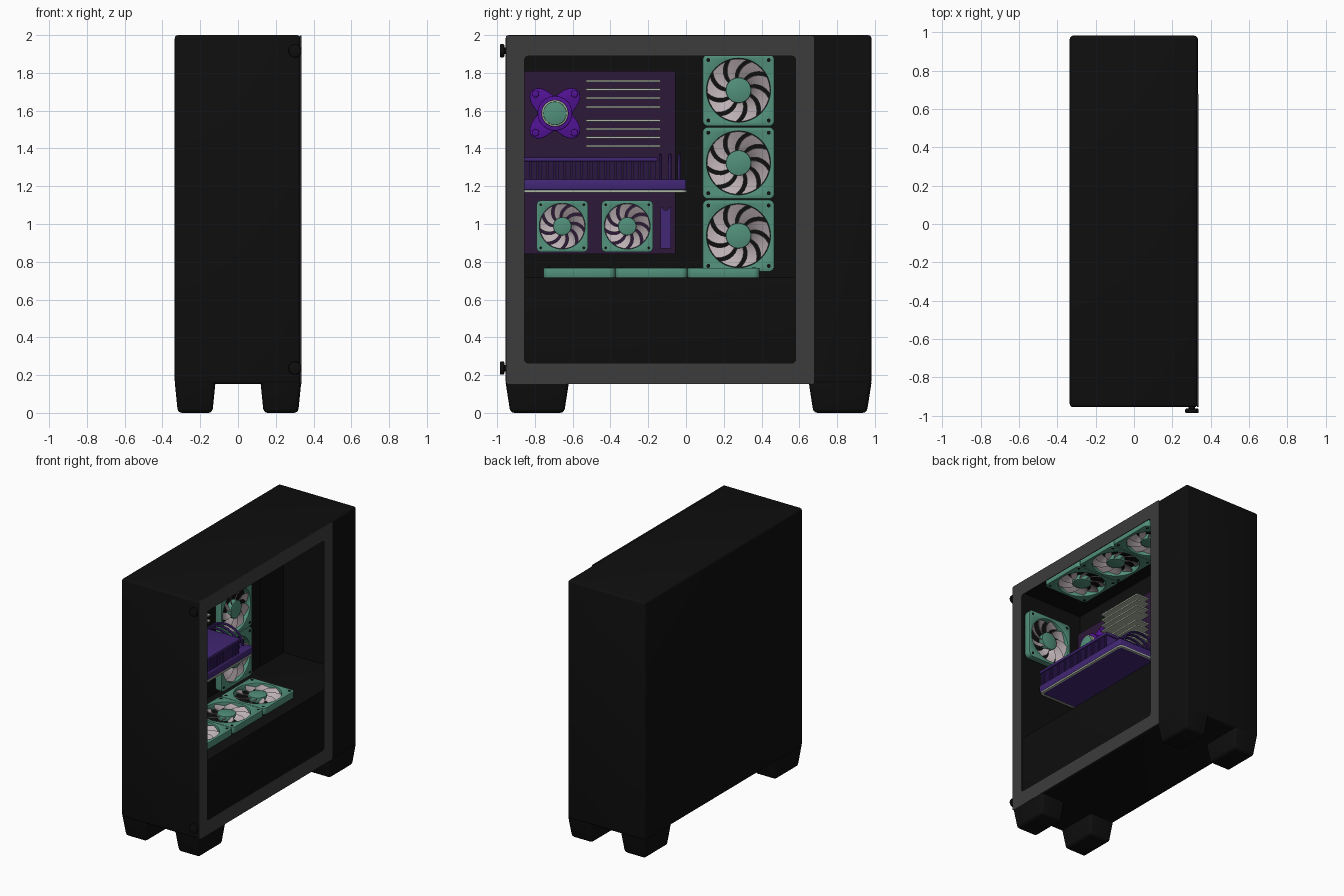
import bpy, bmesh
from math import sin, cos, pi, radians
from mathutils import Matrix, Vector

if "Cube" in bpy.data.objects:
    bpy.data.objects.remove(bpy.data.objects["Cube"])

def mat(name, r, g, b):
    m = bpy.data.materials.new(name)
    m.diffuse_color = (r, g, b, 1)
    m.use_nodes = True
    m.node_tree.nodes["Principled BSDF"].inputs["Base Color"].default_value = m.diffuse_color
    return m

BLACK = mat("black", .0045, .0045, .0045)
GREY = mat("dark_grey", .045, .045, .045)
GREEN = mat("teal", .085, .28, .2)
BLADE = mat("pale_pink", .5, .43, .45)
BOARD = mat("dark_purple", .025, .009, .038)
PURPLE = mat("purple", .055, .02, .18)
VIOLET = mat("violet", .085, .006, .3)
PALE = mat("pale_green", .42, .48, .38)

def add(name, mesh, m=None, matrix=None):
    ob = bpy.data.objects.new(name, mesh)
    bpy.context.collection.objects.link(ob)
    if m and not mesh.materials:
        mesh.materials.append(m)
    if matrix:
        ob.matrix_world = matrix
    return ob

def from_bm(bm, name):
    bmesh.ops.recalc_face_normals(bm, faces=bm.faces)
    me = bpy.data.meshes.new(name)
    bm.to_mesh(me)
    bm.free()
    return me

def boxes(name, spans, m, bevel=0):
    """One object of boxes, each (x0, x1, y0, y1, z0, z1)."""
    bm = bmesh.new()
    for x0, x1, y0, y1, z0, z1 in spans:
        M = Matrix.Translation(((x0+x1)/2, (y0+y1)/2, (z0+z1)/2)) @ Matrix.Diagonal((x1-x0, y1-y0, z1-z0, 1))
        bmesh.ops.create_cube(bm, size=1, matrix=M)
    if bevel:
        bmesh.ops.bevel(bm, geom=bm.edges[:], offset=bevel, segments=3, profile=.5, affect='EDGES')
    return add(name, from_bm(bm, name), m)

def rounded(w, h, r, n=6):
    return [(sx*(w/2-r) + r*cos(a0+i*pi/2/n), sy*(h/2-r) + r*sin(a0+i*pi/2/n))
            for sx, sy, a0 in ((1, 1, 0), (-1, 1, pi/2), (-1, -1, pi), (1, -1, 1.5*pi)) for i in range(n+1)]

def circle(r, n=48):
    return [(r*cos(2*pi*i/n), r*sin(2*pi*i/n)) for i in range(n)]

def plate(name, loops, depth, bevel=0):
    """Flat mesh centred on z = 0, first loop outside, others holes."""
    cu = bpy.data.curves.new(name, 'CURVE')
    cu.dimensions, cu.fill_mode = '2D', 'BOTH'
    cu.extrude, cu.bevel_depth, cu.bevel_resolution = depth/2 - bevel, bevel, 1
    for pts in loops:
        s = cu.splines.new('POLY')
        s.points.add(len(pts)-1)
        for p, (x, y) in zip(s.points, pts):
            p.co = (x, y, 0, 1)
        s.use_cyclic_u = True
    ob = bpy.data.objects.new(name, cu)
    bpy.context.collection.objects.link(ob)
    me = bpy.data.meshes.new_from_object(ob.evaluated_get(bpy.context.evaluated_depsgraph_get()))
    bpy.data.objects.remove(ob)
    bm = bmesh.new()
    bm.from_mesh(me)
    bmesh.ops.remove_doubles(bm, verts=bm.verts, dist=1e-5)
    return from_bm(bm, name)

def place(pos, normal, scale=1):
    # local z to the normal; local x to world y for parts facing +x
    nz = Vector(normal)
    nx = Vector((0, 1, 0)) if abs(nz.y) < .5 else Vector((1, 0, 0))
    R = Matrix((nx, nz.cross(nx), nz)).transposed().to_4x4()
    return Matrix.Translation(pos) @ R @ Matrix.Scale(scale, 4)

# Case body with a cavity open on the right
body = boxes("case_body", [(-.335, .331, -.955, .982, .152, 2)], BLACK, .018)
cuts = [boxes("cavity_cutter", [(-.272, .5, -.925, .66, .18, 1.965)], None),
        boxes("front_cavity_cutter", [(-.271, .3, .5, .945, .181, 1.964)], None)]
for c in cuts:
    c.hide_render = True
    b = body.modifiers.new("cut", 'BOOLEAN')
    b.operation, b.object, b.solver = 'DIFFERENCE', c, 'EXACT'
dg = bpy.context.evaluated_depsgraph_get()
solid = bpy.data.meshes.new_from_object(body.evaluated_get(dg))
body.modifiers.clear()
body.data = solid
for c in cuts:
    bpy.data.objects.remove(c)

# Side panel border and power supply cover
win = [(x-.135+.14/200, y+.0) for x, y in rounded(1.435, 1.625, .02)]
win = [(x + .0, y) for x, y in win]
border = plate("side_panel_frame", [rounded(1.632, 1.846, .012),
               [(x+.135, y) for x, y in win]], .006)
add("side_panel_frame", border, GREY, place((.332, -.138, 1.076), (1, 0, 0)))
boxes("power_supply_cover", [(-.275, .318, -.93, .95, .175, .718)], BLACK, .004)

# Tapered feet
for sx in (-1, 1):
    for y0, y1, name in ((-.955, -.62, "front"), (.65, .982, "back")):
        bm = bmesh.new()
        bmesh.ops.create_cube(bm, size=1)
        for v in bm.verts:
            t = 1 if v.co.z > 0 else .85
            v.co = Vector((sx*.227 + v.co.x*.215*t, (y0+y1)/2 + v.co.y*(y1-y0)*t, .16 if t == 1 else 0))
        low = [e for e in bm.edges if min(v.co.z for v in e.verts) < .01]
        bmesh.ops.bevel(bm, geom=low, offset=.022, segments=3, profile=.5, affect='EDGES')
        add(f"{name}_foot_{'left' if sx < 0 else 'right'}", from_bm(bm, "foot"), BLACK)

# Thumb screws
for i, z in enumerate((.237, 1.917)):
    add(f"thumb_screw_{i+1}", plate("thumb_screw", [circle(.029, 24)], .024, .006), BLACK,
        place((.302, -.974, z), (0, -1, 0)))
    add(f"thumb_screw_neck_{i+1}", plate("thumb_screw_neck", [circle(.017, 20)], .03), BLACK,
        place((.302, -.958, z), (0, -1, 0)))

# Fan meshes, unit width
FRAME = plate("fan_frame", [rounded(1, 1, .07), circle(.465)], .14, .012)
HUB = plate("fan_hub", [circle(.168)], .11, .012)
bm = bmesh.new()
for k in range(9):
    rows = []
    for i in range(7):
        t = i/6
        r = .15 + .3*t
        sweep = k*2*pi/9 - radians(30)*t**1.5
        half = radians(13 + 2*t)
        rows.append([bm.verts.new((r*cos(sweep+s*half), r*sin(sweep+s*half), s*.035)) for s in (-1, -.33, .33, 1)])
    for a, b in zip(rows, rows[1:]):
        for j in range(3):
            bm.faces.new((a[j], b[j], b[j+1], a[j+1]))
bmesh.ops.recalc_face_normals(bm, faces=bm.faces)
bmesh.ops.solidify(bm, geom=bm.faces[:], thickness=.012)
BLADES = from_bm(bm, "fan_blades")
bm = bmesh.new()
for sx in (-1, 1):
    for sy in (-1, 1):
        bmesh.ops.create_cone(bm, cap_ends=True, segments=16, radius1=.028, radius2=.028, depth=.146,
                              matrix=Matrix.Translation((sx*.43, sy*.43, 0)))
SCREWS = from_bm(bm, "fan_screws")

def fan(name, pos, normal, size=.372):
    for part, me, m in (("frame", FRAME, GREEN), ("hub", HUB, GREEN), ("blades", BLADES, BLADE), ("screws", SCREWS, BLACK)):
        add(f"{name}_{part}", me, m, place(pos, normal, size))

for i in range(3):
    fan(f"side_fan_{i+1}", (-.23, .278, .938 + .385*i), (1, 0, 0))
    fan(f"bottom_fan_{i+1}", (.03, -.565 + .382*i, .742), (0, 0, 1))
    fan(f"top_fan_{i+1}", (.09, -.475 + .38*i, 1.925), (0, 0, -1))
fan("rear_fan", (.06, -.889, 1.62), (0, 1, 0))

# Mainboard, board fans and drive cover
boxes("mainboard", [(-.274, -.25, -.92, -.055, .84, 1.81)], BOARD)
for i, y in enumerate((-.655, -.311)):
    fan(f"board_fan_{i+1}", (-.225, y, .988), (1, 0, 0), .266)
notch = [(.028, -.11), (.028, .11)] + [(.018*cos(a), .11 - .018*sin(a)) for a in (i*pi/8 for i in range(9))] \
    + [(-.028, .11), (-.028, -.11)]
add("drive_cover", plate("drive_cover", [notch], .03), PURPLE, place((-.24, -.107, .98), (1, 0, 0)))

# Memory sticks in two groups of four
boxes("memory_sticks", [(-.255, -.14, -.53, -.135, z-.0055, z+.0055)
      for top in (1.757, 1.549) for z in (top - .0455*i for i in range(4))], PALE)

# Processor cooler
star = [((.128+.04*cos(4*a-pi))*cos(a), (.128+.04*cos(4*a-pi))*sin(a)) for a in (2*pi*i/64 for i in range(64))]
for name, pts, d, x, m in (("cooler_bracket", star, .05, -.23, VIOLET), ("cooler_body", circle(.088), .09, -.205, VIOLET),
                           ("cooler_ring", circle(.067), .03, -.15, PALE), ("cooler_cap", circle(.058), .034, -.147, GREEN)):
    add(name, plate(name, [pts], d, .004), m, place((x, -.694, 1.586), (1, 0, 0)))
for sy in (-1, 1):
    for sz in (-1, 1):
        add("cooler_bolt", plate("cooler_bolt", [circle(.016, 16)], .02, .003), VIOLET,
            place((-.2, -.694+sy*.103, 1.586+sz*.103), (1, 0, 0)))

# Graphics card: shroud, light strip, fins, top plate
boxes("graphics_card_shroud", [(-.25, .13, -.9, 0, 1.18, 1.236)], PURPLE, .008)
add("graphics_card_light_strip", plate("light_strip", [rounded(.905, .38, .03), rounded(.87, .345, .025)], .012),
    PALE, place((-.06, -.448, 1.173), (0, 0, 1)))
boxes("graphics_card_base", [(-.235, .115, -.885, -.015, 1.17, 1.185)], PURPLE)
boxes("graphics_card_core", [(-.24, .09, -.89, -.17, 1.23, 1.335)], BOARD)
boxes("graphics_card_fins", [(-.24, .12, y, y+.008, 1.23, 1.335) for y in (-.89 + .018*i for i in range(41))], PURPLE)
boxes("graphics_card_top", [(-.25, .13, -.9, -.15, 1.332, 1.354)], PURPLE, .004)

# Power cables arching from the card to the tray
for i, y in enumerate((-.135, -.085, -.035)):
    cu = bpy.data.curves.new("power_cable", 'CURVE')
    cu.dimensions, cu.bevel_depth, cu.bevel_resolution = '3D', .009, 2
    s = cu.splines.new('POLY')
    pts = [(-.085 + .15*cos(a), 1.235 + .13*sin(a)) for a in (pi*k/16 for k in range(17))]
    s.points.add(len(pts)-1)
    for p, (x, z) in zip(s.points, pts):
        p.co = (x, y, z, 1)
    ob = bpy.data.objects.new("cable_path", cu)
    bpy.context.collection.objects.link(ob)
    me = bpy.data.meshes.new_from_object(ob.evaluated_get(bpy.context.evaluated_depsgraph_get()))
    bpy.data.objects.remove(ob)
    add(f"power_cable_{i+1}", me, PURPLE)

# Smooth shading with sharp edges kept
for ob in bpy.context.collection.objects:
    ob.select_set(True)
    bpy.context.view_layer.objects.active = ob
bpy.ops.object.shade_smooth_by_angle(angle=radians(35))
